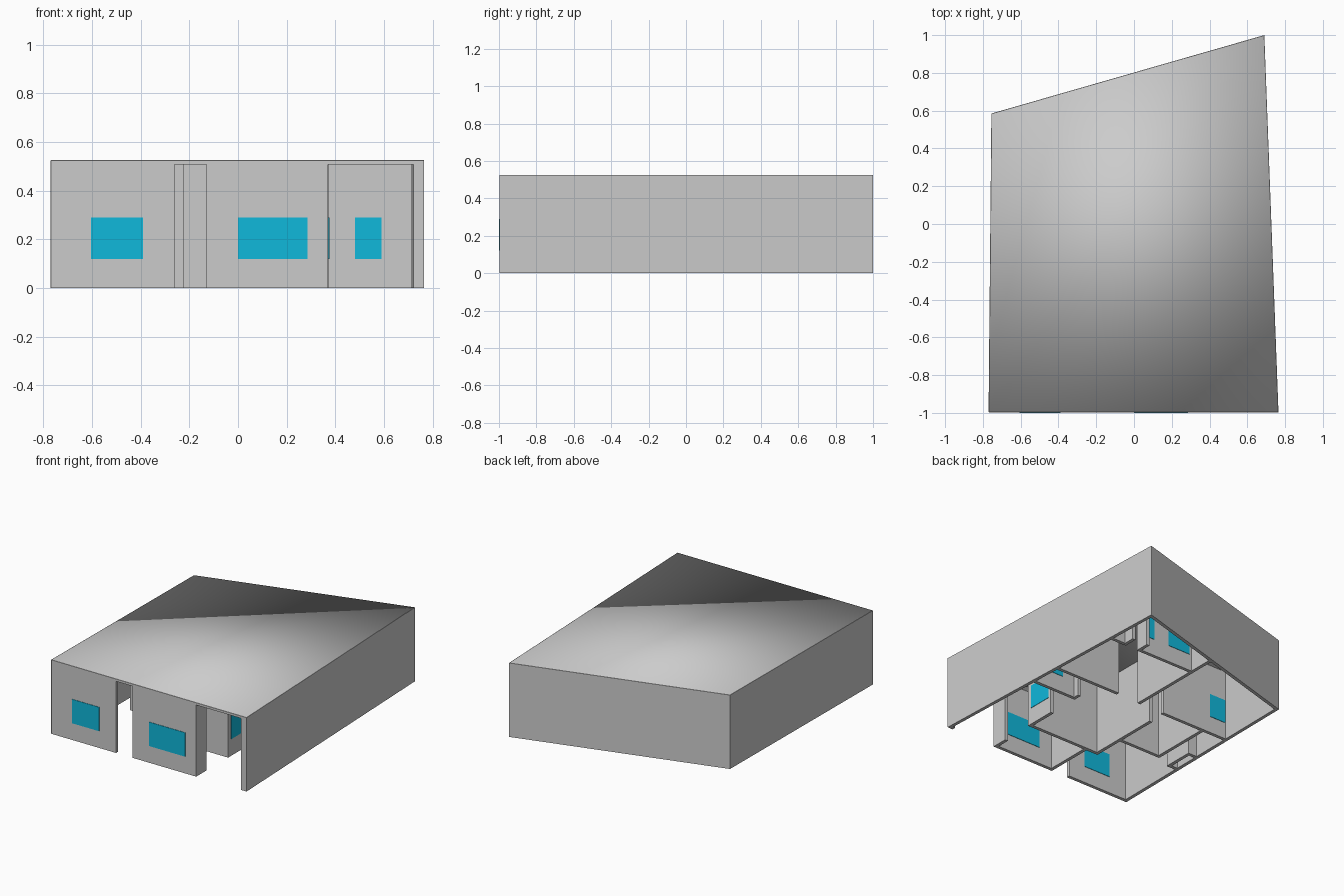
import bpy
import bmesh
from mathutils import Vector

cube = bpy.data.objects.get("Cube")
if cube:
    bpy.data.objects.remove(cube, do_unlink=True)


def material(name, colour):
    m = bpy.data.materials.new(name)
    m.use_nodes = True
    m.diffuse_color = (*colour, 1)
    m.node_tree.nodes["Principled BSDF"].inputs["Base Color"].default_value = (*colour, 1)
    return m


PLASTER = material("grey plaster", (0.6, 0.6, 0.6))
GLASS = material("cyan glass", (0.005, 0.48, 0.71))
TOP, CEILING, THICK = 0.525, 0.508, 0.024


def prism(name, outline, low, high, mat=PLASTER, smooth=False):
    """Extrude a flat outline between two heights."""
    bm = bmesh.new()
    base = bm.faces.new([bm.verts.new((x, y, low)) for x, y in outline])
    grown = bmesh.ops.extrude_face_region(bm, geom=[base])["geom"]
    verts = [v for v in grown if isinstance(v, bmesh.types.BMVert)]
    bmesh.ops.translate(bm, verts=verts, vec=(0, 0, high - low))
    bmesh.ops.recalc_face_normals(bm, faces=bm.faces)
    for f in bm.faces:
        f.smooth = smooth
    mesh = bpy.data.meshes.new(name)
    bm.to_mesh(mesh)
    bm.free()
    mesh.materials.append(mat)
    obj = bpy.data.objects.new(name, mesh)
    bpy.context.collection.objects.link(obj)
    return obj


def strip(name, start, end, low=0, high=CEILING, thick=THICK, mat=PLASTER):
    """Straight upright slab along a centre line."""
    a, b = Vector(start), Vector(end)
    d = (b - a).normalized()
    n = Vector((-d.y, d.x)) * thick / 2
    return prism(name, [a + n, b + n, b - n, a - n], low, high, mat)


def window(name, start, end):
    strip(name, start, end, 0.12, 0.29, THICK + 0.006, GLASS)


# Outer shell: mitred side and back walls
outer = [(-0.77, -0.997), (0.765, -0.997), (0.69, 1.0), (-0.755, 0.585)]
inner = [(-0.745, -0.973), (0.74, -0.973), (0.667, 0.968), (-0.731, 0.567)]
for name, i in (("right_side_wall", 1), ("back_wall", 2), ("left_side_wall", 3)):
    j = (i + 1) % 4
    prism(name, [outer[i], outer[j], inner[j], inner[i]], 0, TOP - 0.0005)

# Roof slab set just inside the wall faces
prism("roof", [(x * 0.998, y * 0.998) for x, y in outer], CEILING, TOP, smooth=True)

# Front wall pieces leave two full-height openings
front_y = -0.985
for i, (x0, x1) in enumerate([(-0.768, -0.26), (-0.13, 0.37), (0.722, 0.764)]):
    strip(f"front_wall_{i}", (x0, front_y), (x1, front_y))
strip("front_header", (-0.768, front_y), (0.764, front_y), CEILING, TOP - 0.0005)

# Partitions running across the plan: y, first x, last x
across = [
    (-0.63, -0.224, 0.372),
    (-0.17, 0.36, 0.72),
    (0.06, 0.19, 0.71),
    (0.05, -0.75, -0.2),
    (-0.40, -0.56, -0.21),
    (-0.25, -0.75, -0.67),
    (-0.45, -0.75, -0.67),
    (0.59, 0.0, 0.45),
    (0.59, 0.58, 0.69),
]
for i, (y, x0, x1) in enumerate(across):
    strip(f"cross_partition_{i}", (x0, y), (x1, y))

# Partitions running front to back: x, first y, last y
along = [
    (0.358, -0.98, -0.88),
    (0.36, -0.64, -0.41),
    (-0.118, -0.98, -0.63),
    (-0.212, -0.63, -0.08),
    (-0.55, -0.4, 0.05),
    (-0.68, -0.45, -0.25),
    (0.0, 0.05, 0.79),
    (0.37, -0.18, -0.12),
    (0.57, 0.58, 0.68),
    (0.45, 0.58, 0.68),
]
for i, (x, y0, y1) in enumerate(along):
    strip(f"long_partition_{i}", (x, y0), (x, y1))

# Window panes, flush with both faces of their walls
window("front_window_left_room", (-0.605, front_y), (-0.39, front_y))
window("front_window_middle_room", (0.0, front_y), (0.285, front_y))
window("carport_side_window", (0.36, -0.61), (0.36, -0.43))
window("carport_back_window", (0.48, -0.17), (0.59, -0.17))
window("patio_window", (-0.73, 0.05), (-0.6, 0.05))
window("rear_window_wide", (0.03, 0.59), (0.21, 0.59))
window("rear_window_small", (0.33, 0.59), (0.4, 0.59))
